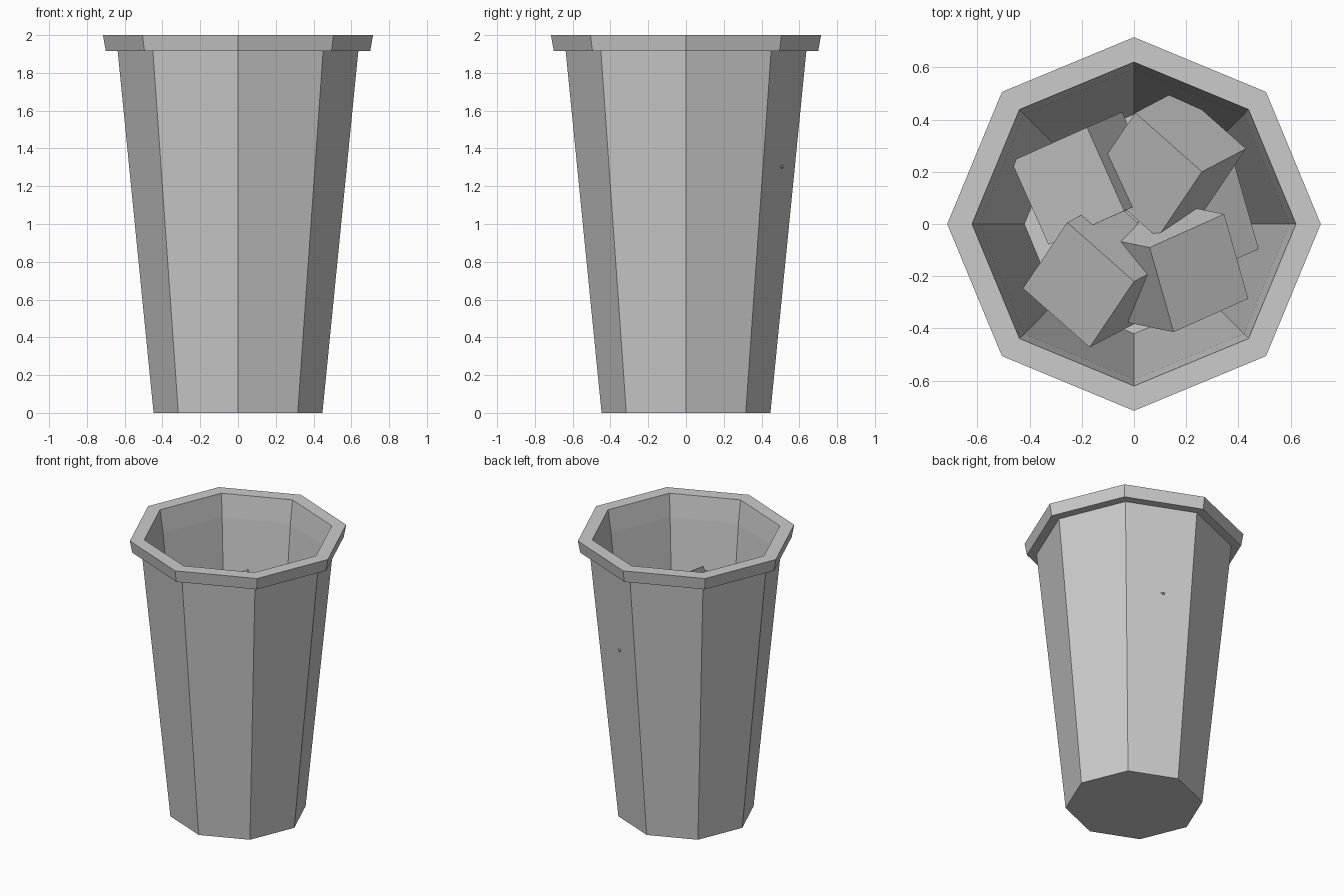
import bpy, bmesh
from math import cos, sin, pi
from mathutils import Vector

if "Cube" in bpy.data.objects:
    bpy.data.objects.remove(bpy.data.objects["Cube"])

SIDES = 8
ICE = 0.35


def make_object(name, bm):
    bmesh.ops.recalc_face_normals(bm, faces=bm.faces)
    mesh = bpy.data.meshes.new(name)
    bm.to_mesh(mesh)
    bm.free()
    obj = bpy.data.objects.new(name, mesh)
    bpy.context.collection.objects.link(obj)
    return obj


def lathe(name, profile):
    """Sweep a (radius, z) profile round an octagon and cap both ends."""
    bm = bmesh.new()
    rings = [[bm.verts.new((r * cos(2 * pi * i / SIDES), r * sin(2 * pi * i / SIDES), z))
              for i in range(SIDES)] for r, z in profile]
    for lo, hi in zip(rings, rings[1:]):
        for i in range(SIDES):
            j = (i + 1) % SIDES
            bm.faces.new((lo[i], lo[j], hi[j], hi[i]))
    bm.faces.new(rings[0])
    bm.faces.new(rings[-1])
    return make_object(name, bm)


def ice_cube(name, corner, a, c):
    """Cube hanging from its top corner, with edges along a, c and their normal."""
    u = Vector(a).normalized()
    v = Vector(c)
    v = (v - u * v.dot(u)).normalized()
    w = u.cross(v)
    if w.z > 0:
        w = -w
    centre = Vector(corner) + (u + v + w) * ICE / 2
    bm = bmesh.new()
    bmesh.ops.create_cube(bm, size=ICE)
    for vert in bm.verts:
        x, y, z = vert.co
        vert.co = centre + u * x + v * y + w * z
    return make_object(name, bm)


# Tapered cup: outside wall, flared rim, inside wall, floor
lathe("cup", [(0.447, 0), (0.637, 1.915), (0.70, 1.915), (0.715, 2.0),
              (0.62, 2.0), (0.595, 1.84), (0.42, 0.04)])

# Ice cubes: top corner and two edge directions
tilt_a = ((-0.26, 0.23, -0.08), (-0.16, -0.26, -0.17))
tilt_b = ((-0.29, -0.13, -0.147), (0.14, -0.32, 0.0))
tilt_c = ((0.29, 0.13, -0.16), (0.08, -0.33, -0.09))
cubes = [
    ((0.26, 0.20, 1.67), tilt_a),
    ((0.00, -0.22, 1.65), tilt_a),
    ((-0.18, 0.37, 1.55), tilt_b),
    ((0.06, -0.09, 1.66), tilt_c),
    # lower layer, mostly hidden
    ((0.10, 0.10, 1.25), tilt_c),
    ((0.00, 0.10, 1.20), tilt_b),
]
for n, (corner, (a, c)) in enumerate(cubes, 1):
    ice_cube(f"ice_cube_{n}", corner, a, c)
